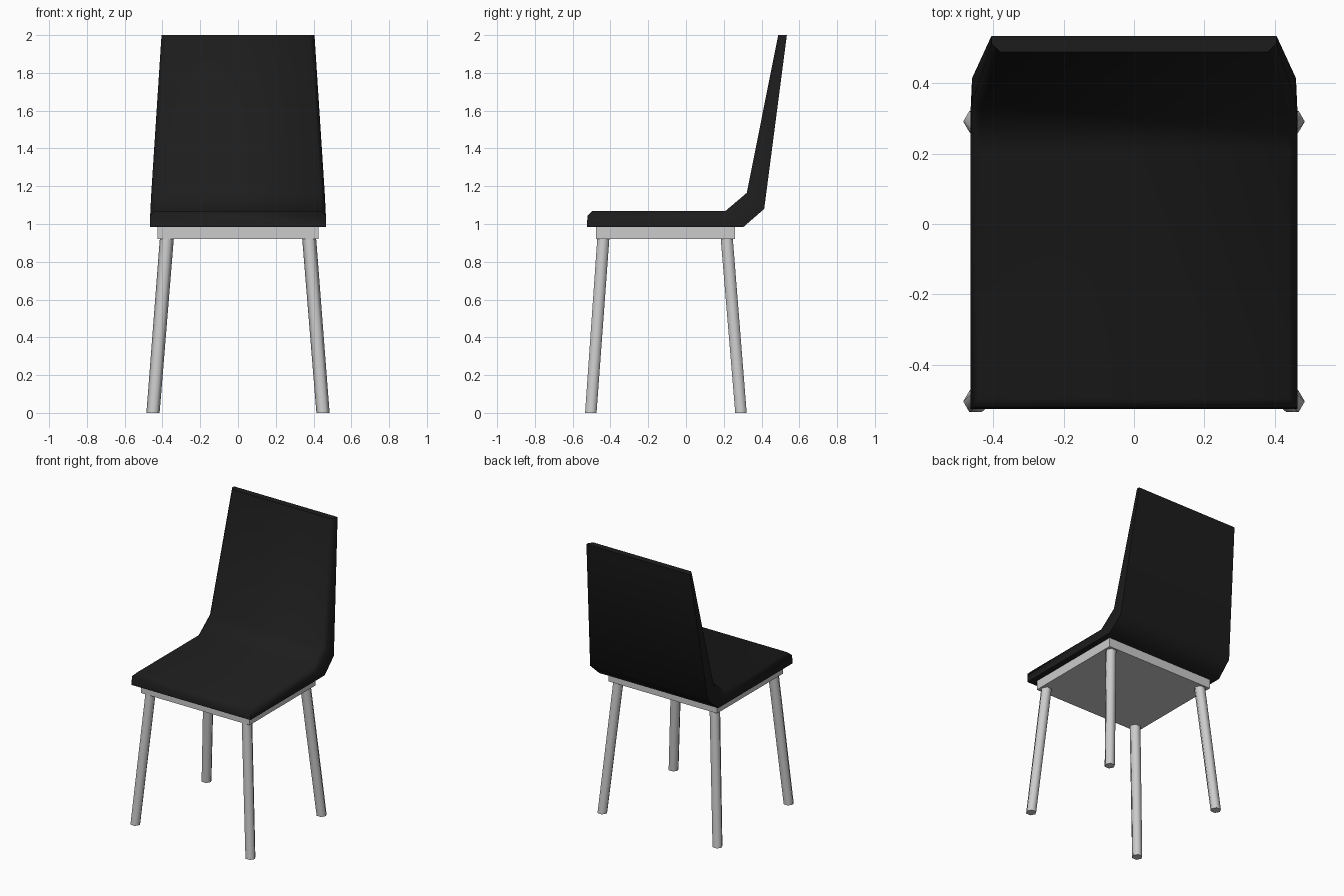
import bpy, bmesh
from math import cos, sin, pi, radians

if "Cube" in bpy.data.objects:
    bpy.data.objects.remove(bpy.data.objects["Cube"])


def loft(name, rings, smooth=60, bevel=None):
    """Closed solid through a list of equal-length rings of points."""
    bm = bmesh.new()
    vs = [[bm.verts.new(p) for p in r] for r in rings]
    n = len(vs[0])
    for a, b in zip(vs, vs[1:]):
        for i in range(n):
            j = (i + 1) % n
            bm.faces.new((a[i], a[j], b[j], b[i]))
    bm.faces.new(vs[0][::-1])
    bm.faces.new(vs[-1])
    bmesh.ops.recalc_face_normals(bm, faces=bm.faces[:])
    if bevel:
        edges = bevel(bm, vs)
        bmesh.ops.bevel(bm, geom=edges, offset=0.025, segments=1,
                        affect='EDGES', clamp_overlap=True)
    me = bpy.data.meshes.new(name)
    bm.to_mesh(me)
    bm.free()
    ob = bpy.data.objects.new(name, me)
    bpy.context.collection.objects.link(ob)
    bpy.ops.object.select_all(action='DESELECT')
    bpy.context.view_layer.objects.active = ob
    ob.select_set(True)
    bpy.ops.object.shade_smooth_by_angle(angle=radians(smooth))
    return ob


# Seat and backrest shell: (outer y, z), (inner y, z), half width
stations = [
    ((-0.525, 0.985), (-0.52, 1.07), 0.465),
    ((0.305, 0.985), (0.21, 1.07), 0.465),
    ((0.414, 1.08), (0.322, 1.165), 0.46),
    ((0.534, 2.0), (0.488, 2.0), 0.405),
]
rings = [[(-w, *o), (w, *o), (w, *i), (-w, *i)] for o, i, w in stations]


def upper_edges(bm, vs):
    # Padded side edges plus the front lip
    pairs = [(vs[0][2], vs[0][3])]
    for a, b in zip(vs, vs[1:]):
        pairs += [(a[2], b[2]), (a[3], b[3])]
    return [bm.edges.get(p) for p in pairs]


shell = loft("seat_and_backrest", rings, bevel=upper_edges)
black = bpy.data.materials.new("black_upholstery")
black.diffuse_color = (0.012, 0.012, 0.012, 1)
black.use_nodes = True
black.node_tree.nodes["Principled BSDF"].inputs["Base Color"].default_value = black.diffuse_color
shell.data.materials.append(black)

# Support plate under the seat
loft("support_plate", [[(-0.425, -0.477, z), (0.425, -0.477, z),
                        (0.425, 0.26, z), (-0.425, 0.26, z)]
                       for z in (0.92, 0.985)], smooth=30)


# Splayed six-sided legs
def hexagon(x, y, z, r):
    return [(x + r * cos(k * pi / 3), y + r * sin(k * pi / 3), z) for k in range(6)]


for label, foot_y, top_y in (("front", -0.504, -0.438), ("back", 0.291, 0.216)):
    for side, s in (("left", -1), ("right", 1)):
        loft(f"{label}_{side}_leg", [hexagon(s * 0.45, foot_y, 0, 0.035),
                                     hexagon(s * 0.377, top_y, 0.92, 0.037)], smooth=65)
